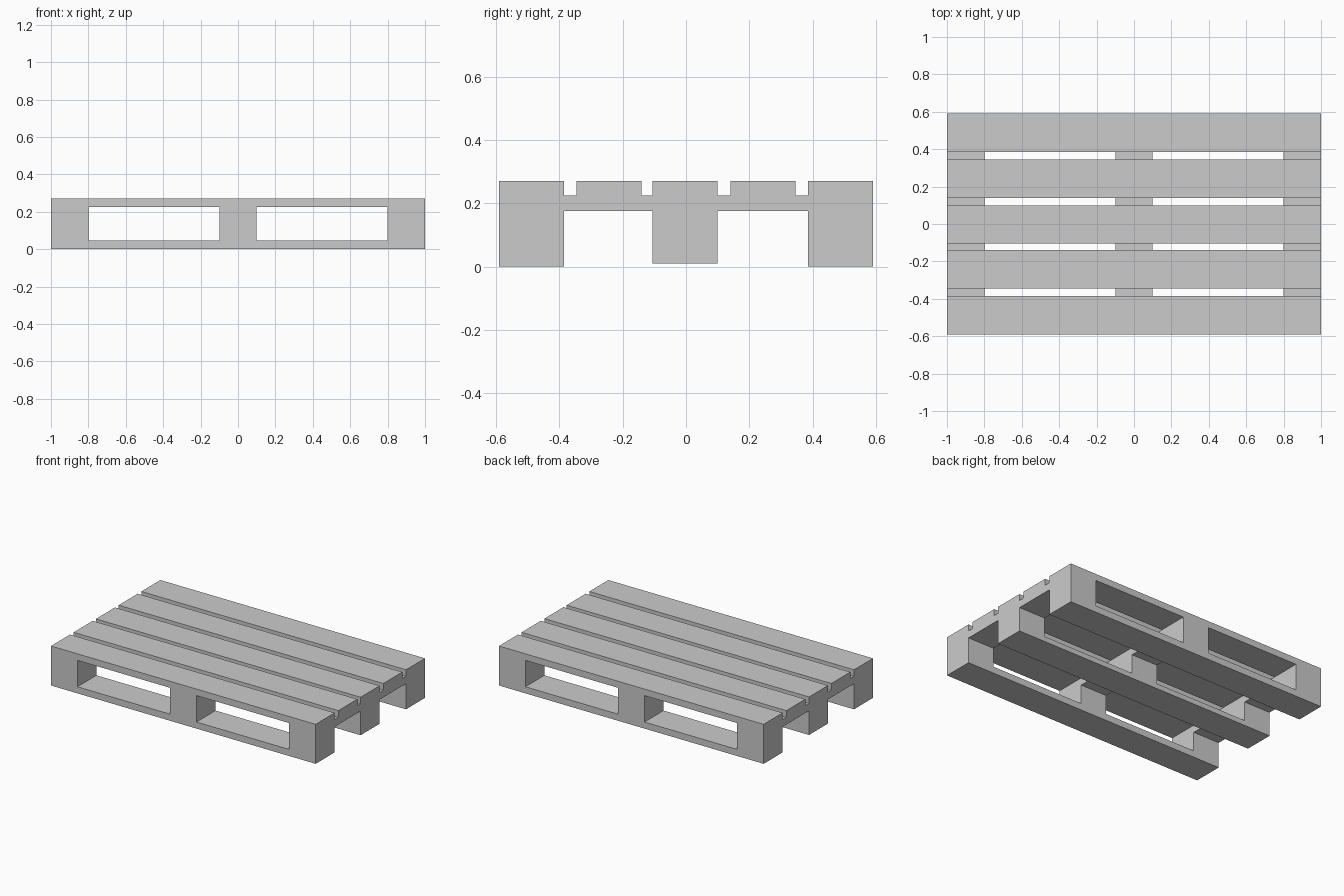
import bpy
import bmesh
from mathutils import Vector

if "Cube" in bpy.data.objects:
    bpy.data.objects.remove(bpy.data.objects["Cube"], do_unlink=True)

grey = bpy.data.materials.new("weathered_grey")
grey.use_nodes = True
GREY = (0.6, 0.6, 0.6, 1)
grey.diffuse_color = GREY
grey.node_tree.nodes["Principled BSDF"].inputs["Base Color"].default_value = GREY

DECK_BOTTOM, DECK_TOP = 0.225, 0.27
BLOCKS = [(-1, -0.8), (-0.1, 0.1), (0.8, 1)]


def profile_solid(xs, zs, y0, y1, is_hole):
    """Extrude a front profile, made of grid cells minus the holes, along y."""
    bm = bmesh.new()
    grid = [[bm.verts.new((x, y0, z)) for z in zs] for x in xs]
    for i in range(len(xs) - 1):
        for j in range(len(zs) - 1):
            if not is_hole(i, j):
                bm.faces.new((grid[i][j], grid[i + 1][j],
                              grid[i + 1][j + 1], grid[i][j + 1]))
    ext = bmesh.ops.extrude_face_region(bm, geom=bm.faces[:], use_keep_orig=True)
    moved = [g for g in ext["geom"] if isinstance(g, bmesh.types.BMVert)]
    bmesh.ops.translate(bm, verts=moved, vec=(0, y1 - y0, 0))
    tidy(bm)
    return bm


def tidy(bm):
    bmesh.ops.recalc_face_normals(bm, faces=bm.faces[:])
    bmesh.ops.dissolve_limit(bm, angle_limit=0.01, verts=bm.verts[:],
                             edges=bm.edges[:])


def half(bm, point, normal):
    """Return the capped part of a solid behind a plane."""
    part = bm.copy()
    cut = bmesh.ops.bisect_plane(part, geom=part.verts[:] + part.edges[:] + part.faces[:],
                                 plane_co=point, plane_no=normal, clear_outer=True)
    rim = [e for e in cut["geom_cut"]
           if isinstance(e, bmesh.types.BMEdge) and e.is_boundary]
    if rim:
        bmesh.ops.triangle_fill(part, edges=rim, use_beauty=True)
    tidy(part)
    return part


def fracture(bm, cracks):
    """Split a solid into tight-fitting pieces along upright cracks."""
    pieces = [bm]
    for a, b in cracks:
        point = Vector((a[0], a[1], 0))
        normal = Vector((b[1] - a[1], a[0] - b[0], 0)).normalized()
        pieces = [half(p, point, n) for p in pieces for n in (normal, -normal)]
        pieces = [p for p in pieces if p.faces]
    return pieces


def add_object(name, pieces):
    joined = bmesh.new()
    for piece in pieces:
        temp = bpy.data.meshes.new("piece")
        piece.to_mesh(temp)
        joined.from_mesh(temp)
        bpy.data.meshes.remove(temp)
        piece.free()
    mesh = bpy.data.meshes.new(name)
    joined.to_mesh(mesh)
    joined.free()
    mesh.materials.append(grey)
    obj = bpy.data.objects.new(name, mesh)
    bpy.context.collection.objects.link(obj)


def cracks_for(y0, y1, across, seam):
    """Cracks across a board (x at front, x at back) and one seam along it."""
    lines = [((front, y0), (back, y1)) for front, back in across]
    return lines + [((-1, seam[0]), (1, seam[1]))]


# Runners: bottom board, three blocks and deck board in one piece
RUNNERS = [
    ("front_runner", -0.59, -0.385, 0, [(-0.52, -0.58), (0.35, 0.22)], (-0.45, -0.49)),
    ("middle_runner", -0.105, 0.10, 0.01, [(-0.4, -0.55), (0.1, -0.08), (0.55, 0.6)], (0.02, -0.03)),
    ("back_runner", 0.385, 0.59, 0, [(-0.54, -0.7), (0.4, 0.3)], (0.46, 0.49)),
]
block_edges = [x for block in BLOCKS for x in block]
for name, y0, y1, bottom, across, seam in RUNNERS:
    solid = profile_solid(block_edges, [bottom, 0.045, DECK_BOTTOM, DECK_TOP], y0, y1,
                          lambda i, j: j == 1 and i % 2 == 1)
    add_object(name, fracture(solid, cracks_for(y0, y1, across, seam)))

# Deck boards between the runners
SLATS = [
    ("front_slat", -0.345, -0.14, [(-0.6, -0.45), (0.2, 0.28), (0.79, 0.5)], (-0.21, -0.24)),
    ("back_slat", 0.14, 0.345, [(-0.5, -0.57), (0.68, 0.38)], (0.24, 0.2)),
]
for name, y0, y1, across, seam in SLATS:
    solid = profile_solid([-1, 1], [DECK_BOTTOM, DECK_TOP], y0, y1, lambda i, j: False)
    add_object(name, fracture(solid, cracks_for(y0, y1, across, seam)))

# Cross bearers joining the runners under the deck
for side, y0, y1 in (("front", -0.385, -0.105), ("back", 0.10, 0.385)):
    for place, (x0, x1) in zip(("right", "centre", "left"), BLOCKS):
        solid = profile_solid([x0, x1], [0.175, DECK_BOTTOM], y0, y1, lambda i, j: False)
        add_object(f"{side}_{place}_bearer", [solid])
